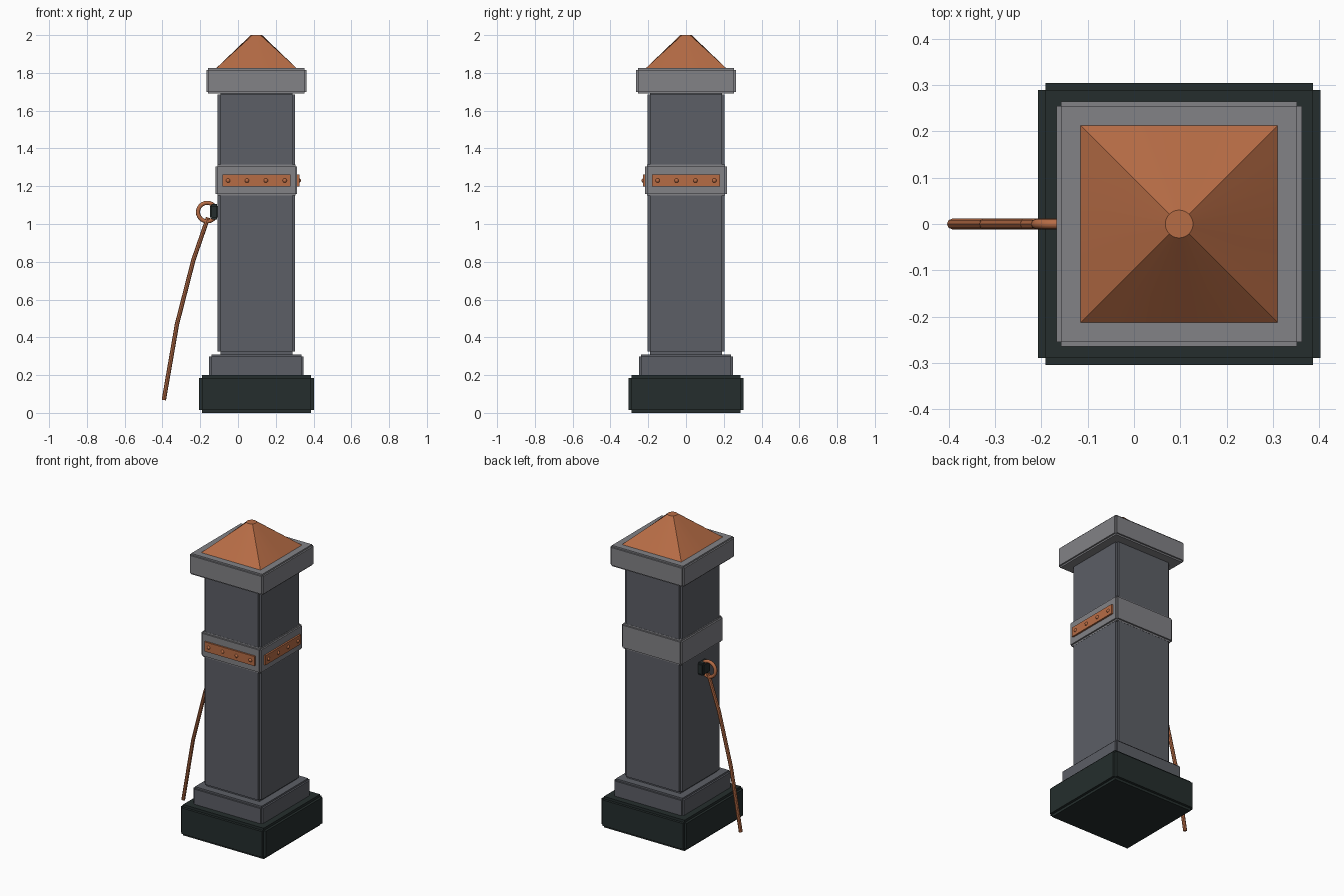
import bpy, bmesh, math
from mathutils import Vector

if "Cube" in bpy.data.objects:
    bpy.data.objects.remove(bpy.data.objects["Cube"])

CX = 0.0975  # pillar axis


def material(name, rgb):
    m = bpy.data.materials.new(name)
    m.use_nodes = True
    m.diffuse_color = (*rgb, 1)
    m.node_tree.nodes["Principled BSDF"].inputs["Base Color"].default_value = (*rgb, 1)
    return m


STONE = material("slate stone", (0.107, 0.114, 0.133))
TRIM = material("pale stone trim", (0.223, 0.223, 0.24))
DARK = material("dark iron", (0.018, 0.027, 0.026))
COPPER = material("copper", (0.47, 0.15, 0.06))


def finish(name, bm, mat, smooth=False):
    bmesh.ops.recalc_face_normals(bm, faces=bm.faces)
    me = bpy.data.meshes.new(name)
    bm.to_mesh(me)
    bm.free()
    me.materials.append(mat)
    ob = bpy.data.objects.new(name, me)
    bpy.context.collection.objects.link(ob)
    if smooth:
        bpy.ops.object.select_all(action="DESELECT")
        ob.select_set(True)
        bpy.context.view_layer.objects.active = ob
        bpy.ops.object.shade_smooth_by_angle(angle=math.radians(35))
    return ob


def add_box(bm, centre, size):
    made = bmesh.ops.create_cube(bm, size=1)["verts"]
    for v in made:
        v.co = Vector(a * b for a, b in zip(v.co, size)) + Vector(centre)


def notched_block(name, centre, size, notch, mat):
    """Block with square rebates along all edges: three crossing boxes."""
    bm = bmesh.new()
    for axis in range(3):
        add_box(bm, centre, [s if i == axis else s - 2 * notch
                             for i, s in enumerate(size)])
    # each box is inset on two axes, so add the full-face slabs
    return finish(name, bm, mat)


def block(name, half, z0, z1, notch, mat):
    """Square pillar course whose sides run full width between rebates."""
    bm = bmesh.new()
    w, n, h = 2 * half, 2 * notch, z1 - z0
    mid = (CX, 0, (z0 + z1) / 2)
    add_box(bm, mid, (w, w - n, h - n))
    add_box(bm, mid, (w - n, w, h - n))
    add_box(bm, mid, (w - n, w - n, h))
    return finish(name, bm, mat)


# Stacked pillar courses
block("base", 0.305, 0.0, 0.2, 0.016, DARK)
block("plinth", 0.25, 0.19, 0.31, 0.011, STONE)
block("shaft", 0.205, 0.31, 1.7, 0.014, STONE)
block("band", 0.216, 1.15, 1.315, 0.01, TRIM)
block("capstone", 0.265, 1.69, 1.825, 0.01, TRIM)

# Copper roof: square foot blending into a small round tip
bm = bmesh.new()
foot, tip = [], []
for i in range(32):
    a = math.tau * i / 32
    c, s = math.cos(a), math.sin(a)
    k = 0.218 / max(abs(c), abs(s))
    foot.append(bm.verts.new((CX + k * c, k * s, 1.82)))
    tip.append(bm.verts.new((CX + 0.03 * c, 0.03 * s, 2.0)))
for i in range(32):
    j = (i + 1) % 32
    bm.faces.new((foot[i], foot[j], tip[j], tip[i]))
bm.faces.new(tip)
bm.faces.new(foot[::-1])
finish("roof", bm, COPPER, True)


# Riveted plates on the front and the +x side
def plate(name, angle):
    out = Vector((math.sin(angle), -math.cos(angle), 0))
    along = Vector((math.cos(angle), math.sin(angle), 0))
    mid = Vector((CX, 0, 1.23))
    bm = bmesh.new()
    size = [abs(along[i]) * 0.36 + abs(out[i]) * 0.014 for i in range(2)] + [0.062]
    add_box(bm, mid + out * 0.22, size)
    finish(name, bm, COPPER)
    bm = bmesh.new()
    for t in (-0.15, -0.05, 0.05, 0.15):
        head = bmesh.ops.create_uvsphere(bm, u_segments=12, v_segments=8, radius=0.012)
        bmesh.ops.translate(bm, verts=head["verts"], vec=mid + out * 0.224 + along * t)
    finish(name + "_rivets", bm, COPPER, True)


plate("front_plate", 0)
plate("side_plate", math.pi / 2)

# Ring mount on the -x side
bm = bmesh.new()
for size in ((0.045, 0.06, 0.06), (0.029, 0.076, 0.06), (0.029, 0.06, 0.08)):
    add_box(bm, (-0.127, 0, 1.065), size)
finish("ring_mount", bm, DARK)

# Hanging ring
bpy.ops.mesh.primitive_torus_add(location=(-0.163, 0, 1.063), rotation=(math.pi / 2, 0, 0),
                                 major_radius=0.049, minor_radius=0.011,
                                 major_segments=24, minor_segments=8)
ring = bpy.context.object
ring.name = "ring"
ring.data.materials.append(COPPER)
bpy.ops.object.shade_smooth()

# Rope of straight rods sweeping down and outward
path = [Vector(p) for p in ((-0.16, 0, 1.03), (-0.236, 0, 0.81),
                            (-0.323, 0, 0.47), (-0.392, 0, 0.072))]
bm = bmesh.new()
for a, b in zip(path, path[1:]):
    d = b - a
    rod = bmesh.ops.create_cone(bm, cap_ends=True, segments=8, radius1=0.0115,
                                radius2=0.0115, depth=d.length + 0.008)["verts"]
    turn = d.to_track_quat("Z", "Y")
    for v in rod:
        v.co = turn @ v.co + (a + b) / 2
finish("rope", bm, COPPER, True)
